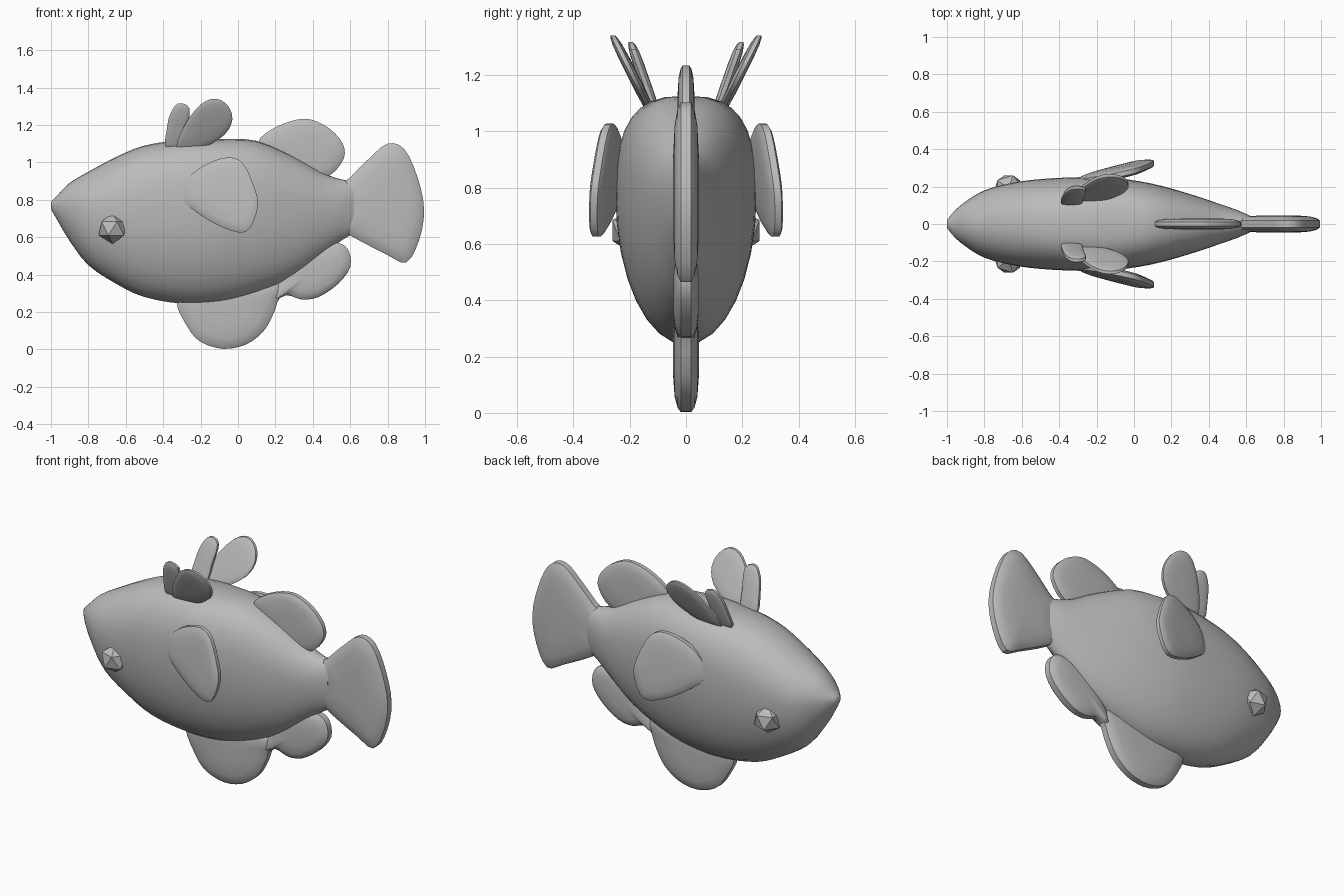
import bpy
import bmesh
import math

cube = bpy.data.objects.get("Cube")
if cube:
    bpy.data.objects.remove(cube, do_unlink=True)

# One plain grey for the whole fish
grey = bpy.data.materials.new("plain grey")
grey.use_nodes = True
colour = (0.5, 0.5, 0.5, 1)
grey.diffuse_color = colour
for node in grey.node_tree.nodes:
    if node.type == "BSDF_PRINCIPLED":
        node.inputs["Base Color"].default_value = colour
        node.inputs["Roughness"].default_value = 0.7


def finish(bm, name, smooth_angle=None):
    """Turn a bmesh into a named, coloured object with optional smooth shading."""
    bmesh.ops.recalc_face_normals(bm, faces=bm.faces)
    mesh = bpy.data.meshes.new(name)
    bm.to_mesh(mesh)
    bm.free()
    mesh.materials.append(grey)
    obj = bpy.data.objects.new(name, mesh)
    bpy.context.collection.objects.link(obj)
    if smooth_angle:
        bpy.ops.object.select_all(action="DESELECT")
        obj.select_set(True)
        bpy.context.view_layer.objects.active = obj
        bpy.ops.object.shade_smooth_by_angle(angle=math.radians(smooth_angle))
    return obj


def spline(points, steps, closed):
    """Smooth curve that passes through every control point."""
    count = len(points)

    def pick(i):
        return points[i % count] if closed else points[max(0, min(count - 1, i))]

    result = []
    for i in range(count if closed else count - 1):
        a, b, c, d = (pick(i + k) for k in (-1, 0, 1, 2))
        for k in range(steps):
            t = k / steps
            result.append(tuple(
                q + t / 2 * (r - p + t * (2 * p - 5 * q + 4 * r - s + t * (3 * (q - r) + s - p)))
                for p, q, r, s in zip(a, b, c, d)))
    if not closed:
        result.append(points[-1])
    return result


def bridge(bm, first, second):
    for i in range(len(first)):
        j = (i + 1) % len(first)
        bm.faces.new((first[i], first[j], second[j], second[i]))


def fin(name, outline, centre, thick, lean=lambda x, z: 0, side=1):
    """Lens-shaped plate in the xz plane, set sideways by the lean function."""
    bm = bmesh.new()
    edge = spline(outline, 3, True)
    cx, cz = centre
    rims = []

    def vert(x, z, offset):
        return bm.verts.new((x, side * (lean(x, z) + offset), z))

    for face_side in (-1, 1):
        rings = []
        for scale, depth in ((1, 0.4), (0.93, 0.65), (0.75, 0.88), (0.4, 1)):
            rings.append([vert(cx + (x - cx) * scale, cz + (z - cz) * scale,
                               face_side * thick * depth) for x, z in edge])
        for outer, inner in zip(rings, rings[1:]):
            bridge(bm, outer, inner)
        tip = vert(cx, cz, face_side * thick)
        last = rings[-1]
        for i, v in enumerate(last):
            bm.faces.new((v, last[(i + 1) % len(last)], tip))
        rims.append(rings[0])
    bridge(bm, rims[0], rims[1])
    return finish(bm, name, 35)


# Body: cross-sections along x given as (x, top, bottom, half width)
stations = [
    (-1, 0.79, 0.75, 0.02), (-0.96, 0.83, 0.68, 0.07), (-0.9, 0.89, 0.58, 0.12),
    (-0.8, 0.95, 0.45, 0.18), (-0.65, 1.03, 0.35, 0.22), (-0.5, 1.09, 0.28, 0.24),
    (-0.3, 1.12, 0.245, 0.25), (-0.1, 1.125, 0.25, 0.245), (0.1, 1.115, 0.3, 0.215),
    (0.3, 1.03, 0.39, 0.16), (0.45, 0.945, 0.5, 0.11), (0.55, 0.91, 0.58, 0.075),
    (0.62, 0.9, 0.62, 0.045)]
bm = bmesh.new()
rings = []
for x, top, bottom, half in spline(stations, 3, False):
    middle = bottom + 0.6 * (top - bottom)
    # The back is boxier than the belly, mostly around mid-length
    power = 2 + 0.8 * max(0, 1 - abs(x + 0.15) / 0.7)
    ring = []
    for i in range(32):
        angle = math.tau * i / 32
        c, s = math.cos(angle), math.sin(angle)
        n = 2 / power if s > 0 else 1
        y = math.copysign(abs(c) ** n, c) * half
        rise = abs(s) ** n
        z = middle + rise * (top - middle) if s > 0 else middle - rise * (middle - bottom)
        ring.append(bm.verts.new((x, y, z)))
    rings.append(ring)
for first, second in zip(rings, rings[1:]):
    bridge(bm, first, second)
bm.faces.new(rings[0])
bm.faces.new(rings[-1])
finish(bm, "body", 60)

# Fins on the centre line
fin("tail_fin", [
    (0.54, 0.86), (0.6, 0.92), (0.7, 1.02), (0.8, 1.1), (0.89, 1.07), (0.96, 0.92),
    (0.995, 0.75), (0.97, 0.59), (0.9, 0.465), (0.79, 0.51), (0.6, 0.61), (0.54, 0.67)],
    (0.78, 0.77), 0.046)
fin("dorsal_fin", [
    (0.11, 1.1), (0.17, 1.17), (0.28, 1.22), (0.385, 1.23), (0.49, 1.18), (0.56, 1.1),
    (0.565, 1.02), (0.49, 0.93), (0.35, 0.9), (0.2, 0.98)],
    (0.36, 1.06), 0.03)
fin("pelvic_fin", [
    (-0.33, 0.26), (-0.27, 0.12), (-0.2, 0.04), (-0.08, 0.003), (0.04, 0.025),
    (0.13, 0.09), (0.18, 0.17), (0.21, 0.25), (0.23, 0.35), (-0.05, 0.4), (-0.25, 0.35)],
    (-0.05, 0.22), 0.046)
fin("anal_fin", [
    (0.18, 0.26), (0.26, 0.29), (0.34, 0.267), (0.43, 0.28), (0.535, 0.35), (0.6, 0.44),
    (0.59, 0.53), (0.53, 0.57), (0.4, 0.55), (0.25, 0.42)],
    (0.4, 0.42), 0.045)

# Paired parts on each flank
pectoral = [
    (-0.05, 1.027), (0.03, 0.99), (0.09, 0.86), (0.107, 0.765), (0.065, 0.65), (0, 0.626),
    (-0.12, 0.67), (-0.23, 0.74), (-0.29, 0.8), (-0.27, 0.91), (-0.17, 0.99)]
front_lobe = [
    (-0.385, 1.08), (-0.38, 1.18), (-0.362, 1.26), (-0.32, 1.315), (-0.26, 1.29),
    (-0.27, 1.18), (-0.29, 1.06)]
rear_lobe = [
    (-0.33, 1.08), (-0.285, 1.2), (-0.2, 1.31), (-0.12, 1.34), (-0.055, 1.305),
    (-0.03, 1.23), (-0.07, 1.15), (-0.17, 1.085), (-0.26, 1.06)]
for label, side in (("left", 1), ("right", -1)):
    fin(label + "_pectoral_fin", pectoral, (-0.06, 0.83), 0.03,
        lambda x, z: 0.3 + 0.22 * x - 0.08 * (z - 0.8), side)
    fin(label + "_crest_front_lobe", front_lobe, (-0.32, 1.19), 0.02,
        lambda x, z: 0.12 + 0.35 * (z - 1.1), side)
    fin(label + "_crest_rear_lobe", rear_lobe, (-0.16, 1.2), 0.02,
        lambda x, z: 0.14 + 0.5 * (z - 1.1), side)
    # Faceted bead eye
    bm = bmesh.new()
    bmesh.ops.create_icosphere(bm, subdivisions=1, radius=0.083)
    for v in bm.verts:
        v.co.x -= 0.67
        v.co.y = side * (v.co.y + 0.19)
        v.co.z += 0.647
    finish(bm, label + "_eye")
